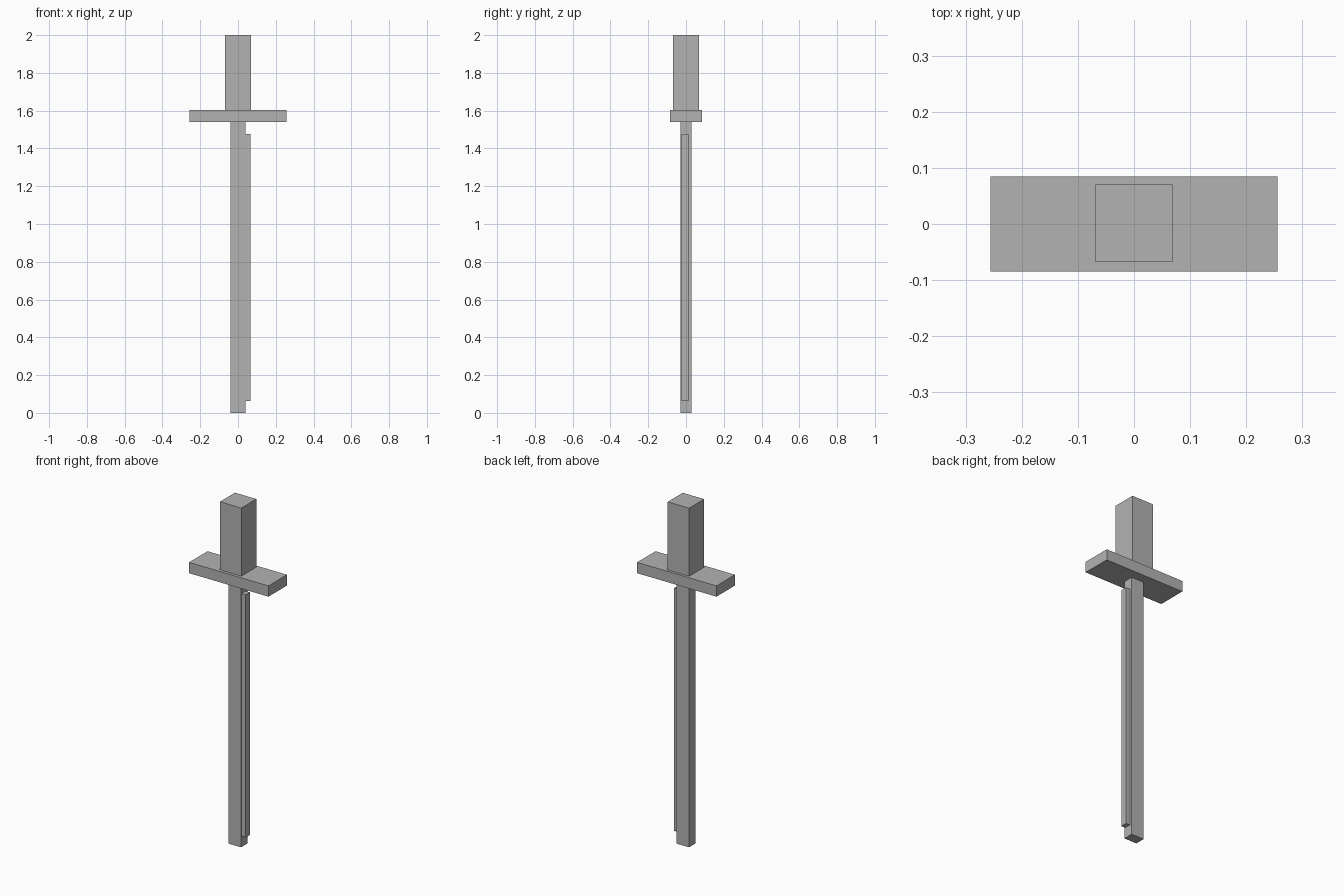
import bpy

if "Cube" in bpy.data.objects:
    bpy.data.objects.remove(bpy.data.objects["Cube"])

grey = bpy.data.materials.new("plain_grey")
grey.diffuse_color = (0.45, 0.45, 0.45, 1)
grey.use_nodes = True
grey.node_tree.nodes["Principled BSDF"].inputs["Base Color"].default_value = grey.diffuse_color


def box(name, x, y, z):
    """Axis-aligned box from (min, max) pairs."""
    lo, hi = zip(x, y, z)
    bpy.ops.mesh.primitive_cube_add(size=1, location=[(a + b) / 2 for a, b in zip(lo, hi)])
    ob = bpy.context.object
    ob.name = name
    ob.scale = [b - a for a, b in zip(lo, hi)]
    bpy.ops.object.transform_apply(location=False, rotation=False, scale=True)
    ob.data.materials.append(grey)
    return ob


# Sword standing on its tip
box("blade", (-0.04, 0.04), (-0.029, 0.029), (0, 1.54))
# Narrow cutting strip along one side of the blade
box("cutting_edge", (0.03, 0.066), (-0.024, 0.014), (0.062, 1.477))
# Crossguard and square grip
box("crossguard", (-0.256, 0.256), (-0.085, 0.085), (1.54, 1.603))
box("grip", (-0.069, 0.069), (-0.068, 0.07), (1.603, 2.0))
